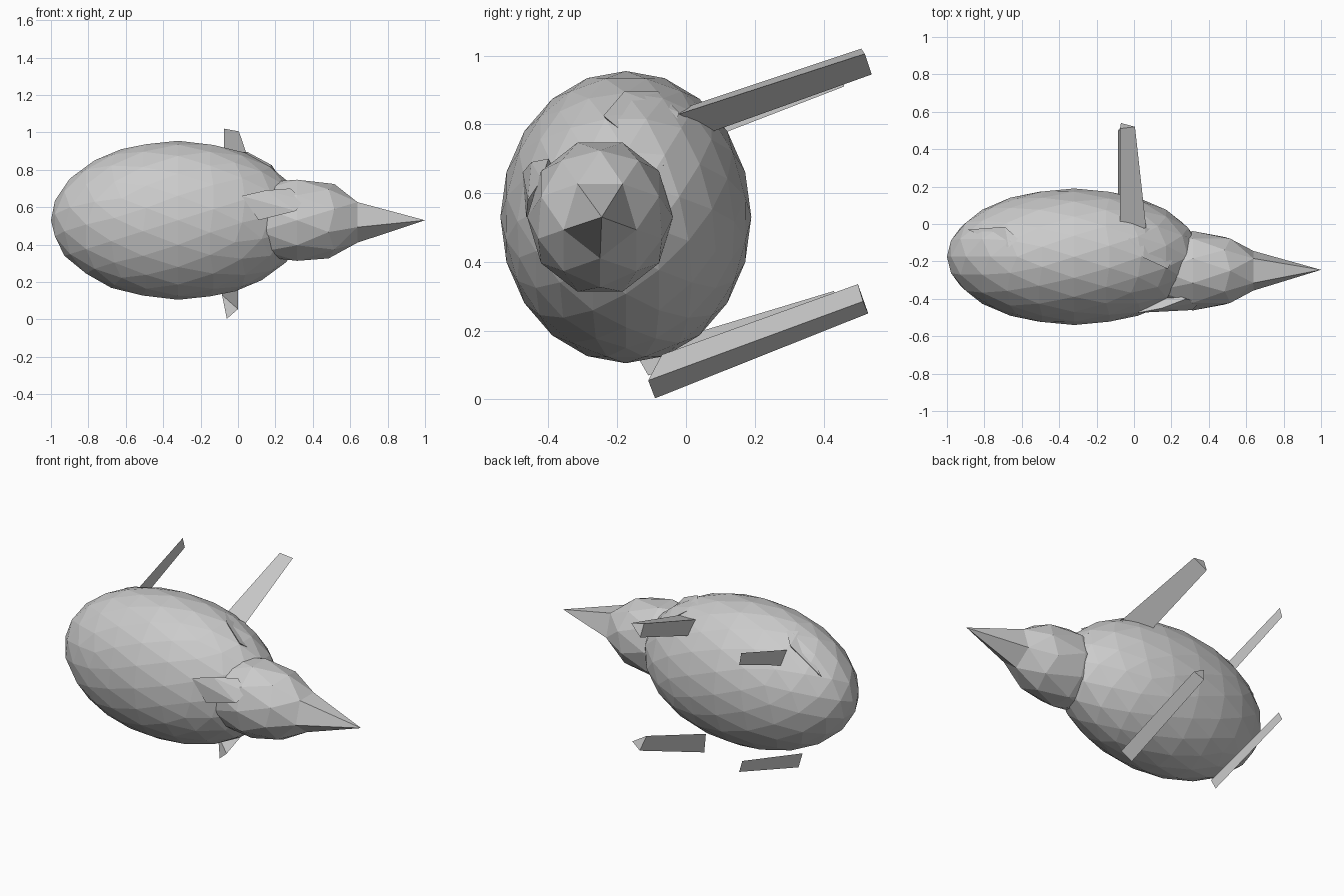
import bpy, bmesh, math
from mathutils import Matrix, Vector

if "Cube" in bpy.data.objects:
    bpy.data.objects.remove(bpy.data.objects["Cube"])


def finish(name, bm):
    bmesh.ops.recalc_face_normals(bm, faces=bm.faces)
    me = bpy.data.meshes.new(name)
    bm.to_mesh(me)
    bm.free()
    ob = bpy.data.objects.new(name, me)
    bpy.context.collection.objects.link(ob)
    return ob


def ellipsoid(name, centre, radii, subdivisions, tip=None):
    """Icosphere with its pole turned along x; the front pole may be pulled to a tip."""
    bm = bmesh.new()
    bmesh.ops.create_icosphere(bm, subdivisions=subdivisions, radius=1,
                               matrix=Matrix.Rotation(math.pi / 2, 4, 'Y'))
    pole = max(bm.verts, key=lambda v: v.co.x)
    for v in bm.verts:
        v.co = Vector(centre) + Vector(a * b for a, b in zip(v.co, radii))
    if tip:
        pole.co = tip
    return finish(name, bm)


def hull(name, points):
    """Faceted solid wrapped around a few corner points."""
    bm = bmesh.new()
    for p in points:
        bm.verts.new(p)
    res = bmesh.ops.convex_hull(bm, input=bm.verts)
    loose = [v for v in bm.verts if not v.link_faces]
    bmesh.ops.delete(bm, geom=loose, context='VERTS')
    return finish(name, bm)


def prism(name, start, end):
    """Closed leg between two triangular sections."""
    bm = bmesh.new()
    a = [bm.verts.new(p) for p in start]
    b = [bm.verts.new(p) for p in end]
    n = len(a)
    for i in range(n):
        j = (i + 1) % n
        bm.faces.new((a[i], a[j], b[j], b[i]))
    bm.faces.new(a)
    bm.faces.new(b)
    return finish(name, bm)


def blade(name, x, outline):
    """Paper-thin leg lying in a plane of constant x."""
    bm = bmesh.new()
    bm.faces.new([bm.verts.new((x, y, z)) for y, z in outline])
    return finish(name, bm)


# Body and pointed head
ellipsoid("body", (-0.32, -0.175, 0.53), (0.68, 0.365, 0.425), 3)
ellipsoid("head", (0.315, -0.25, 0.53), (0.38, 0.212, 0.228), 2, (1.0, -0.245, 0.53))

# Front legs
prism("upper_front_leg",
      [(-0.075, -0.03, 0.84), (0.065, -0.02, 0.83), (-0.07, 0.08, 0.78)],
      [(-0.075, 0.51, 1.02), (0.005, 0.52, 1.005), (-0.07, 0.54, 0.945)])
prism("lower_front_leg",
      [(-0.085, -0.07, 0.13), (0.0, -0.11, 0.055), (-0.06, -0.09, 0.003)],
      [(-0.085, 0.5, 0.335), (0.0, 0.515, 0.285), (-0.06, 0.53, 0.25)])

# Rear legs
blade("upper_rear_leg", -0.68,
      [(-0.05, 0.81), (0.44, 0.975), (0.46, 0.91), (0.02, 0.74)])
blade("lower_rear_leg", -0.68,
      [(-0.15, 0.14), (0.43, 0.315), (0.46, 0.26), (-0.11, 0.07)])

# Ears
hull("upper_ear", [(-0.03, -0.08, 0.895), (0.05, -0.18, 0.895), (0.18, -0.24, 0.825),
                   (0.28, -0.065, 0.68), (0.06, -0.02, 0.835), (0.1, -0.14, 0.7)])
hull("front_ear", [(0.02, -0.475, 0.66), (0.11, -0.465, 0.53), (0.31, -0.46, 0.58),
                   (0.35, -0.42, 0.64), (0.28, -0.4, 0.70), (0.15, -0.45, 0.69),
                   (0.15, -0.35, 0.6)])

# Haunch above the upper rear leg
hull("upper_haunch", [(-0.89, -0.03, 0.71), (-0.69, -0.015, 0.85), (-0.62, -0.08, 0.895),
                      (-0.67, -0.125, 0.89), (-0.7, -0.1, 0.7)])
